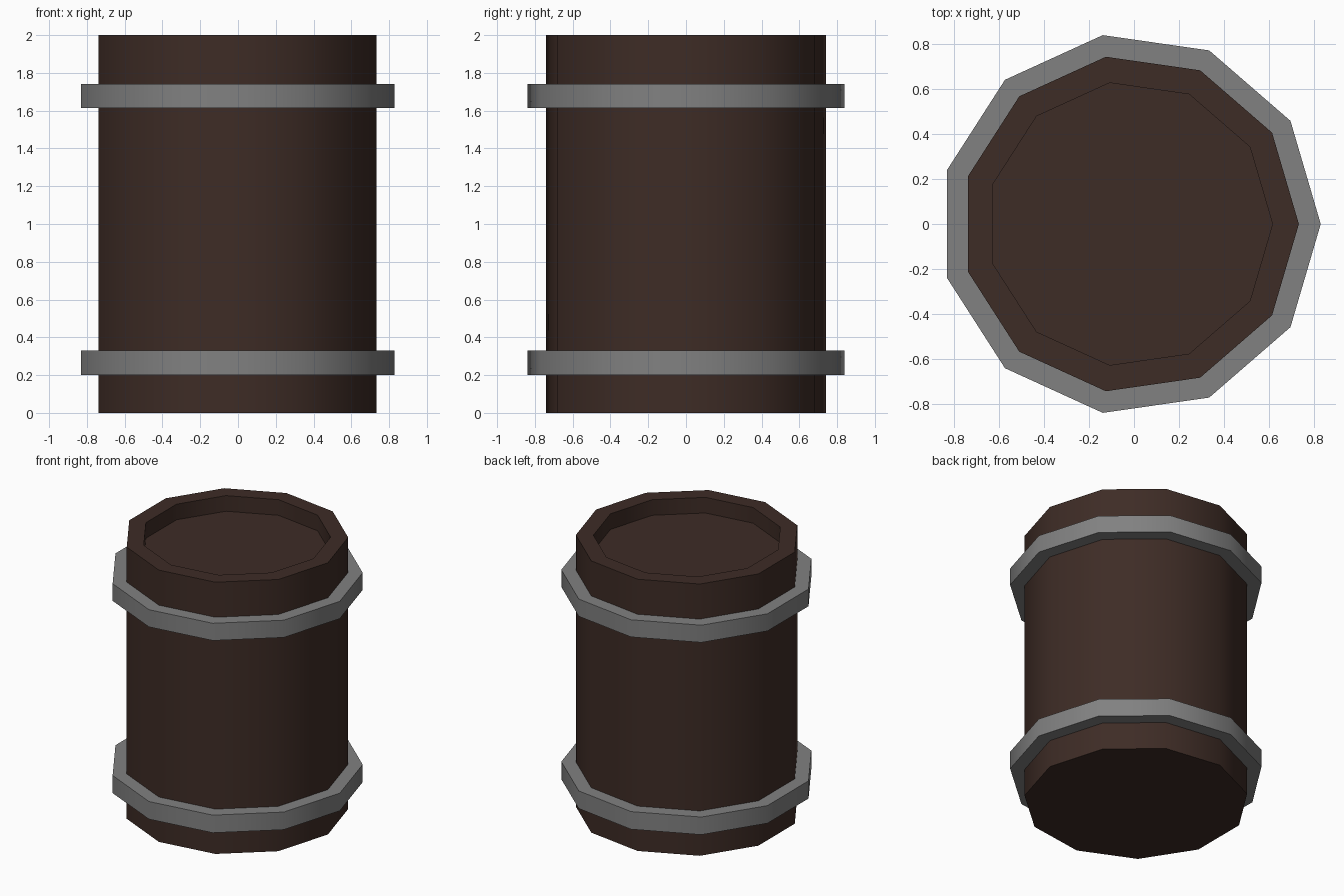
import bpy, bmesh, math

if "Cube" in bpy.data.objects:
    bpy.data.objects.remove(bpy.data.objects["Cube"])

SIDES = 11
CENTRE_X = -0.018


def material(name, rgb):
    m = bpy.data.materials.new(name)
    m.diffuse_color = (*rgb, 1)
    m.use_nodes = True
    m.node_tree.nodes["Principled BSDF"].inputs["Base Color"].default_value = m.diffuse_color
    return m


def lathe(name, profile, mat, closed=False):
    """Spin a (radius, z) profile into an 11-sided solid; open ends get caps."""
    bm = bmesh.new()
    rings = []
    for r, z in profile:
        ring = []
        for i in range(SIDES):
            a = 2 * math.pi * i / SIDES
            ring.append(bm.verts.new((CENTRE_X + r * math.cos(a), r * math.sin(a), z)))
        rings.append(ring)
    pairs = list(zip(rings, rings[1:]))
    if closed:
        pairs.append((rings[-1], rings[0]))
    else:
        bm.faces.new(rings[0])
        bm.faces.new(rings[-1])
    for a, b in pairs:
        for i in range(SIDES):
            j = (i + 1) % SIDES
            bm.faces.new((a[i], a[j], b[j], b[i]))
    bmesh.ops.recalc_face_normals(bm, faces=bm.faces)
    mesh = bpy.data.meshes.new(name)
    bm.to_mesh(mesh)
    bm.free()
    mesh.materials.append(mat)
    obj = bpy.data.objects.new(name, mesh)
    bpy.context.collection.objects.link(obj)
    # Smooth around the sides, sharp at the rims
    bpy.ops.object.select_all(action='DESELECT')
    obj.select_set(True)
    bpy.context.view_layer.objects.active = obj
    bpy.ops.object.shade_smooth_by_angle(angle=math.radians(40))
    return obj


wood = material("dark_wood", (0.048, 0.025, 0.019))
metal = material("grey_metal", (0.22, 0.22, 0.22))

# Barrel body with a recessed lid
lathe("barrel_body", [(0.75, 0), (0.75, 2), (0.633, 2), (0.633, 1.885)], wood)

# Two metal hoops around the body
for name, z0, z1 in (("lower_hoop", 0.20, 0.33), ("upper_hoop", 1.615, 1.742)):
    lathe(name, [(0.745, z0), (0.847, z0), (0.847, z1), (0.745, z1)], metal, closed=True)
